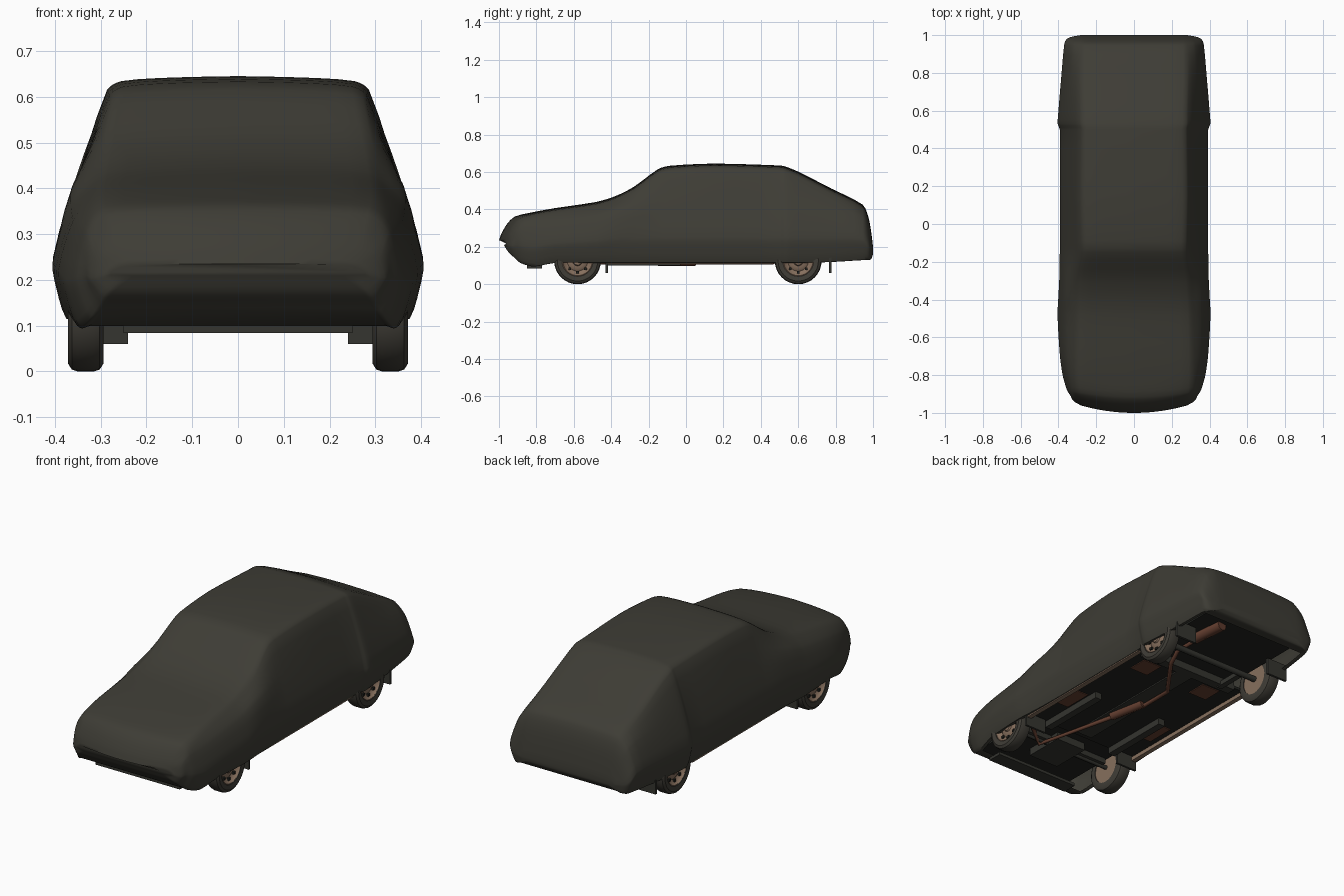
import bpy, bmesh, math
from mathutils import Vector

if "Cube" in bpy.data.objects:
    bpy.data.objects.remove(bpy.data.objects["Cube"])


def mat(name, col):
    m = bpy.data.materials.new(name)
    m.diffuse_color = (*col, 1)
    m.use_nodes = True
    m.node_tree.nodes["Principled BSDF"].inputs["Base Color"].default_value = m.diffuse_color
    return m


CLOTH = mat("cover cloth", (0.048, 0.046, 0.036))
RUBBER = mat("tyre rubber", (0.05, 0.046, 0.037))
RIM = mat("rim tan", (0.24, 0.16, 0.11))
RUST = mat("rust brown", (0.13, 0.05, 0.03))
FLOOR = mat("underbody black", (0.016, 0.017, 0.014))
METAL = mat("chassis grey", (0.035, 0.035, 0.029))


def finish(name, bm, m, angle=35):
    bmesh.ops.recalc_face_normals(bm, faces=bm.faces)
    me = bpy.data.meshes.new(name)
    bm.to_mesh(me)
    bm.free()
    ob = bpy.data.objects.new(name, me)
    bpy.context.collection.objects.link(ob)
    me.materials.append(m)
    bpy.ops.object.select_all(action='DESELECT')
    ob.select_set(True)
    bpy.context.view_layer.objects.active = ob
    bpy.ops.object.shade_smooth_by_angle(angle=math.radians(angle))
    return ob


def box(name, m, x, y, z):
    """Box from (low, high) pairs on each axis."""
    bm = bmesh.new()
    bmesh.ops.create_cube(bm, size=1)
    for v in bm.verts:
        for i, (lo, hi) in enumerate((x, y, z)):
            v.co[i] = (lo + hi) / 2 + v.co[i] * (hi - lo)
    return finish(name, bm, m)


def pair(name, m, x, y, z):
    box(name + "_right", m, x, y, z)
    box(name + "_left", m, (-x[1], -x[0]), y, z)


def tube(name, m, pts, r):
    cu = bpy.data.curves.new(name, 'CURVE')
    cu.dimensions = '3D'
    cu.bevel_depth = r
    cu.bevel_resolution = 2
    cu.use_fill_caps = True
    s = cu.splines.new('POLY')
    s.points.add(len(pts) - 1)
    for p, c in zip(s.points, pts):
        p.co = (*c, 1)
    ob = bpy.data.objects.new(name, cu)
    bpy.context.collection.objects.link(ob)
    cu.materials.append(m)


def spline(pts, n):
    """Slightly tight smooth curve through points."""
    out = []
    for i in range(len(pts) - 1):
        a, b = pts[i], pts[i + 1]
        seg = (b - a).length
        def tangent(j):
            lo, hi = pts[max(j - 1, 0)], pts[min(j + 1, len(pts) - 1)]
            return (hi - lo) / max((hi - lo).length, 1e-6) * seg * 0.8
        ta, tb = tangent(i), tangent(i + 1)
        for k in range(n):
            t = k / n
            out.append(a * (2*t**3 - 3*t*t + 1) + ta * (t**3 - 2*t*t + t)
                       + b * (3*t*t - 2*t**3) + tb * (t**3 - t*t))
    return out + [pts[-1]]


# Cloth cover: y, top z, hem z, roof half width, shoulder half width, shoulder z, widest
STATIONS = [
    (-1.0, .235, .205, .24, .27, .222, .28),
    (-.985, .275, .17, .29, .31, .24, .32),
    (-.955, .325, .145, .30, .325, .28, .335),
    (-.915, .362, .115, .31, .335, .30, .355),
    (-.82, .385, .095, .315, .35, .31, .375),
    (-.70, .407, .115, .315, .36, .33, .392),
    (-.48, .440, .115, .31, .365, .36, .405),
    (-.38, .470, .115, .305, .365, .39, .40),
    (-.28, .520, .115, .295, .36, .41, .395),
    (-.15, .615, .115, .275, .345, .43, .393),
    (-.09, .633, .115, .275, .345, .43, .393),
    (.15, .645, .115, .28, .347, .43, .393),
    (.50, .635, .115, .275, .345, .43, .393),
    (.53, .630, .115, .28, .352, .43, .404),
    (.60, .602, .115, .28, .350, .42, .40),
    (.78, .510, .12, .285, .340, .39, .385),
    (.945, .425, .13, .285, .325, .36, .37),
    (.975, .36, .13, .285, .315, .30, .36),
    (.99, .28, .135, .275, .30, .24, .335),
    (1.0, .20, .16, .25, .265, .19, .28),
]


def section(st):
    y, zt, zb, wr, ws, zs, wm = st
    drop = min(1, (zt - zb) / .2)
    zm = min(.25, (zs + zb) / 2)
    half = [(0, zt), (wr * .5, zt - .003 * drop), (wr - .025, zt - .011 * drop),
            (wr + .006, zt - .03 * drop), (ws, zs), (wm, zm),
            (wm - .008, zm * .55 + zb * .45), (wm - .03, zb), (wm - .05, zb + .004)]
    return spline([Vector((x, z)) for x, z in half], 3)


bm = bmesh.new()
rails = [spline([Vector((st[0], p.x, p.y)) for st, p in zip(STATIONS, col)], 3)
         for col in zip(*[section(s) for s in STATIONS])]
rings = []
for ring in zip(*rails):
    pts = []
    for y, x, z in ring:
        bow = .045 * (x / .3) ** 2 * max(0, min(1, (-y - .8) / .2))   # bowed nose
        pts.append((max(x, 0), y + bow, z))
    loop = [(-x, y, z) for x, y, z in reversed(pts[1:])] + pts
    rings.append([bm.verts.new(c) for c in loop])
for a, b in zip(rings, rings[1:]):
    for i in range(len(a) - 1):
        bm.faces.new((a[i], a[i + 1], b[i + 1], b[i]))
    # hem wraps under the nose and the tail
    if STATIONS[0][0] <= b[-1].co.y < -.79 or a[-1].co.y > .93:
        bm.faces.new((a[-1], a[0], b[0], b[-1]))
bm.faces.new(rings[0])
bm.faces.new(rings[-1])
finish("car_cover", bm, CLOTH, 50)


# Wheels
def lathe(name, m, profile, sx, yc, steps=32):
    bm = bmesh.new()
    rows = []
    for x, r in profile:
        rows.append([bm.verts.new((sx * x, yc + r * math.cos(2 * math.pi * k / steps),
                                   .125 + r * math.sin(2 * math.pi * k / steps)))
                     for k in range(steps)])
    for a, b in zip(rows, rows[1:]):
        for k in range(steps):
            n = (k + 1) % steps
            bm.faces.new((a[k], a[n], b[n], b[k]))
    if profile[0] != profile[-1]:
        bm.faces.new(rows[0])
        bm.faces.new(rows[-1])
    finish(name, bm, m, 40)


TYRE = [(.296, .083), (.294, .108), (.302, .121), (.315, .125), (.350, .125),
        (.363, .121), (.371, .108), (.367, .083), (.296, .083)]
DISC = [(.300, .084), (.362, .084), (.365, .079), (.352, .072), (.345, .055),
        (.352, .045), (.353, .027), (.360, .022)]
for end, yc in (("front", -.58), ("rear", .60)):
    for side, sx in (("right", 1), ("left", -1)):
        lathe(f"{end}_tyre_{side}", RUBBER, TYRE, sx, yc)
        lathe(f"{end}_rim_{side}", RIM, DISC, sx, yc)
        # vent holes round the rim
        bm = bmesh.new()
        for k in range(8):
            a = 2 * math.pi * k / 8
            c = Vector((sx * .350, yc + .06 * math.cos(a), .125 + .06 * math.sin(a)))
            r = bmesh.ops.create_cube(bm, size=.014)
            bmesh.ops.translate(bm, verts=r['verts'], vec=c)
        finish(f"{end}_rim_vents_{side}", bm, FLOOR)

# Underbody
box("floor_pan", FLOOR, (-.345, .345), (-.43, .45), (.135, .15))
box("engine_bay_floor", FLOOR, (-.28, .28), (-.93, -.43), (.155, .17))
box("boot_floor", FLOOR, (-.28, .28), (.45, .95), (.165, .18))
box("centre_tunnel", METAL, (-.05, .05), (-.4, .4), (.128, .14))
box("engine_sump", METAL, (-.09, .09), (-.72, -.5), (.115, .16))
box("front_crossmember", METAL, (-.27, .27), (-.60, -.55), (.125, .16))
box("chin_lip", METAL, (-.25, .25), (-.85, -.77), (.084, .10))
box("rear_crossmember", METAL, (-.29, .29), (.40, .45), (.125, .17))
pair("sill", RIM, (.335, .36), (-.42, .46), (.108, .13))
pair("floor_rail", METAL, (.19, .23), (-.43, -.03), (.10, .14))
pair("rear_arm", METAL, (.2, .23), (.42, .6), (.12, .145))
pair("front_mudflap", METAL, (.24, .365), (-.43, -.418), (.06, .15))
pair("rear_mudflap", METAL, (.24, .365), (.765, .778), (.06, .15))
pair("floor_rust_front", RUST, (.24, .31), (-.24, -.08), (.131, .136))
pair("floor_rust_rear", RUST, (.14, .25), (.27, .38), (.131, .136))
tube("rear_axle", METAL, [(-.3, .6, .125), (.3, .6, .125)], .016)
tube("front_axle", METAL, [(-.3, -.58, .125), (.3, -.58, .125)], .011)

# Exhaust
tube("exhaust_pipe", RUST, [(.24, -.52, .14), (.13, -.6, .115), (.03, -.19, .115),
                            (-.03, .05, .115), (-.03, .23, .115), (.14, .46, .115),
                            (.16, .54, .15), (.16, .70, .15)], .011)
tube("middle_silencer", RUST, [(.02, -.15, .122), (-.02, .05, .122)], .024)
tube("rear_silencer", RUST, [(.17, .68, .155), (.15, .88, .155)], .03)
